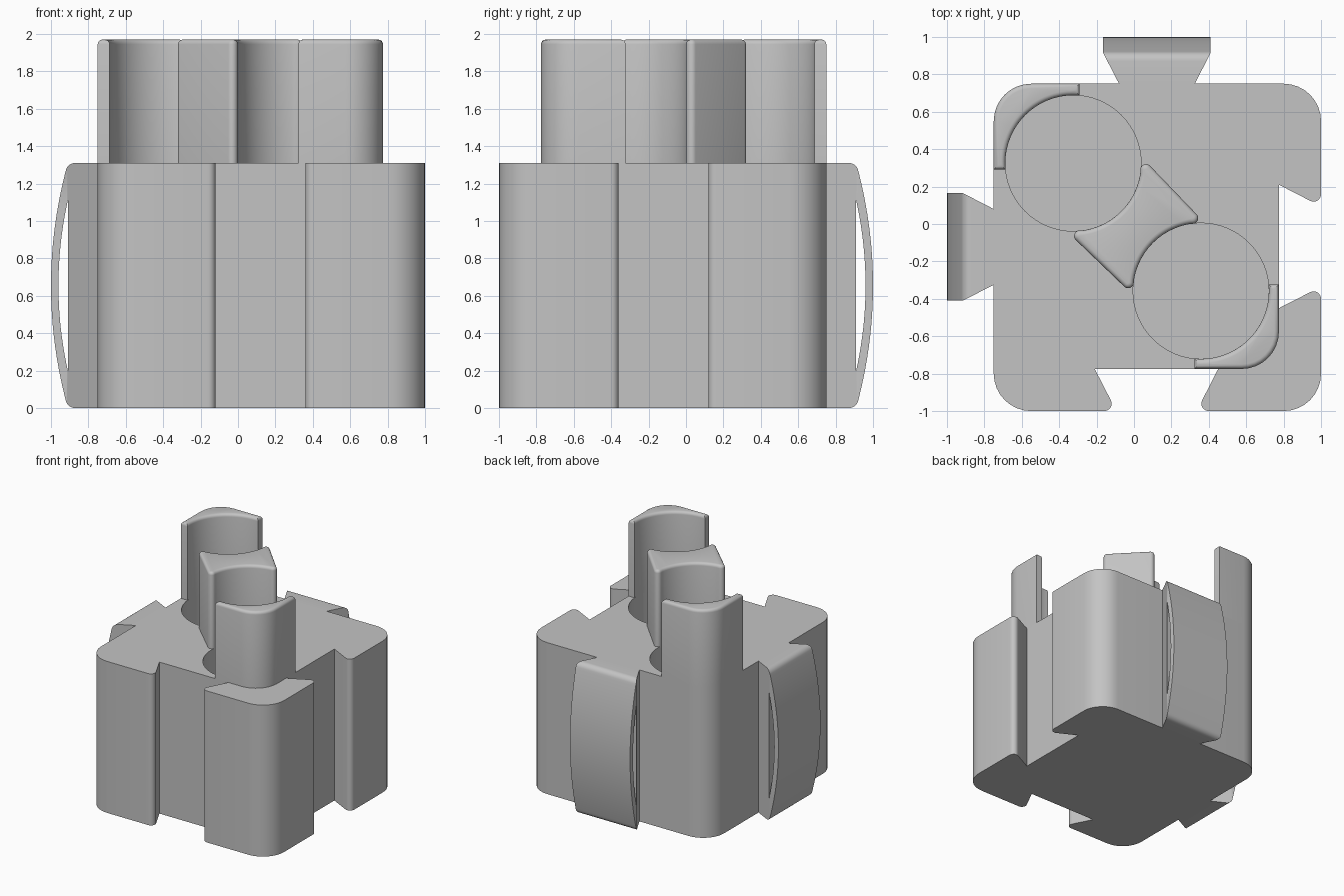
import bpy, bmesh
from math import radians, cos, sin, pi
from mathutils import Vector

cube = bpy.data.objects.get("Cube")
if cube:
    bpy.data.objects.remove(cube, do_unlink=True)

grey = bpy.data.materials.new("plain grey")
grey.use_nodes = True
COLOUR = (0.55, 0.55, 0.55, 1)
grey.diffuse_color = COLOUR
for node in grey.node_tree.nodes:
    if node.type == 'BSDF_PRINCIPLED':
        node.inputs["Base Color"].default_value = COLOUR

H = 1.31        # body height
TOP = 1.97      # post height
R = 0.363       # bore radius
BORES = [(-0.325, 0.325), (0.358, -0.358)]


def rounded(points, steps=8):
    """Replace each (x, y, r) corner by a fillet arc; (x, y) stays sharp."""
    out = []
    for i, p in enumerate(points):
        c = Vector(p[:2])
        if len(p) < 3:
            out.append(c)
            continue
        a = (Vector(points[i - 1][:2]) - c).normalized()
        b = (Vector(points[(i + 1) % len(points)][:2]) - c).normalized()
        half = a.angle(b) / 2
        centre = c + (a + b).normalized() * p[2] / sin(half)
        start = c + a * p[2] / math_tan(half) - centre
        end = c + b * p[2] / math_tan(half) - centre
        sweep = pi - 2 * half
        for k in range(steps + 1):
            t = k / steps
            out.append(centre + (start * sin((1 - t) * sweep) + end * sin(t * sweep)) / sin(sweep))
    return out


def math_tan(a):
    return sin(a) / cos(a)


def arc(centre, start, end, n=28):
    angles = [radians(start + (end - start) * k / n) for k in range(n + 1)]
    return [(centre[0] + R * cos(a), centre[1] + R * sin(a)) for a in angles]


def prism(name, points, lo, hi, along_x=False, bevel=0):
    """Extrude a profile along z, or a (y, z) profile along x."""
    place = (lambda p, h: (h, p[0], p[1])) if along_x else (lambda p, h: (p[0], p[1], h))
    bm = bmesh.new()
    face = bm.faces.new([bm.verts.new(place(p, lo)) for p in points])
    new = bmesh.ops.extrude_face_region(bm, geom=[face], use_keep_orig=True)["geom"]
    shift = Vector(place((0, 0), hi - lo))
    bmesh.ops.translate(bm, vec=shift, verts=[v for v in new if isinstance(v, bmesh.types.BMVert)])
    bmesh.ops.recalc_face_normals(bm, faces=bm.faces)
    if bevel:
        rim = [e for e in bm.edges if all(abs(v.co.z - hi) < 1e-5 for v in e.verts)]
        bmesh.ops.bevel(bm, geom=rim, offset=bevel, segments=4, profile=0.5,
                        affect='EDGES', clamp_overlap=False)
    mesh = bpy.data.meshes.new(name)
    bm.to_mesh(mesh)
    bm.free()
    mesh.materials.append(grey)
    ob = bpy.data.objects.new(name, mesh)
    bpy.context.collection.objects.link(ob)
    return ob


def activate(ob):
    bpy.ops.object.select_all(action='DESELECT')
    ob.select_set(True)
    bpy.context.view_layer.objects.active = ob


def carve(ob, cutter, operation='DIFFERENCE'):
    mod = ob.modifiers.new("carve", 'BOOLEAN')
    mod.operation, mod.object, mod.solver = operation, cutter, 'EXACT'
    activate(ob)
    bpy.ops.object.modifier_apply(modifier=mod.name)
    bpy.data.objects.remove(cutter, do_unlink=True)


def smooth(ob):
    activate(ob)
    bpy.ops.object.shade_smooth_by_angle(angle=radians(32))


# Body: one half of the outline, reflected across the diagonal
half = [(1, 0.75, 0.2), (1, 0.094, 0.04), (0.775, 0.21), (0.775, -0.45), (1, -0.335, 0.04)]
other = [(-p[1], -p[0], *p[2:]) for p in reversed(half)]
outline = [(-0.75, 0.75, 0.2)] + half + [(1, -1, 0.2)] + other
body = prism("body", rounded(outline), 0, H)
for c in BORES:
    carve(body, prism("bore_cutter", arc(c, 0, 354.375, 63), 0.08, H + 0.2))
smooth(body)

# Corner posts beside each bore
for name, c, corner, s in (("back_post", BORES[0], 0.75, 1), ("front_post", BORES[1], 0.775, -1)):
    turn = 0 if s > 0 else 180
    inner = arc(c, 185.5 + turn, 84.5 + turn)
    end = inner[-1][0]
    profile = [(end, s * corner), (-s * corner, s * corner, 0.2), (-s * corner, -end)] + inner
    smooth(prism(name, rounded(profile), H - 0.01, TOP, bevel=0.025))

# Middle post with two concave sides
tip = 0.363
middle = ([(0.036, tip, 0.03)] + arc(BORES[0], -9, -81) + [(-tip, -0.036, 0.03)]
          + [(-0.005, -0.38, 0.03)] + arc(BORES[1], 171, 99) + [(0.38, 0.005, 0.03)])
smooth(prism("middle_post", rounded(middle), H - 0.01, TOP, bevel=0.025))

# Dovetail tabs: bowed outer face and a lens-shaped slit
MID, SPAN = H / 2, 0.455
steps = [k / 12 for k in range(-12, 13)]
bow = [(1 - 0.09 * t * t, MID + MID * t) for t in steps]
bow[0], bow[-1] = (*bow[0], 0.05), (*bow[-1], 0.05)
lens = [(0.91 + 0.05 * (1 - t * t), MID + SPAN * t) for t in steps]
plan = [(-0.08, 0.75), (-0.165, 0.915), (-0.165, 1.05), (0.41, 1.05), (0.41, 0.915), (0.325, 0.75)]
back_tab = prism("back_tab", plan, -0.1, H + 0.1)
carve(back_tab, prism("bow_cutter", rounded([(0.6, 0)] + bow + [(0.6, H)]), -0.5, 0.7, True), 'INTERSECT')
carve(back_tab, prism("slit_cutter", lens, -0.5, 0.7, True))

# Second tab is the first reflected across the diagonal
right_tab = back_tab.copy()
right_tab.data = back_tab.data.copy()
right_tab.name = "right_tab"
bpy.context.collection.objects.link(right_tab)
for v in right_tab.data.vertices:
    v.co = (-v.co.y, -v.co.x, v.co.z)
right_tab.data.flip_normals()
for tab in (back_tab, right_tab):
    smooth(tab)
